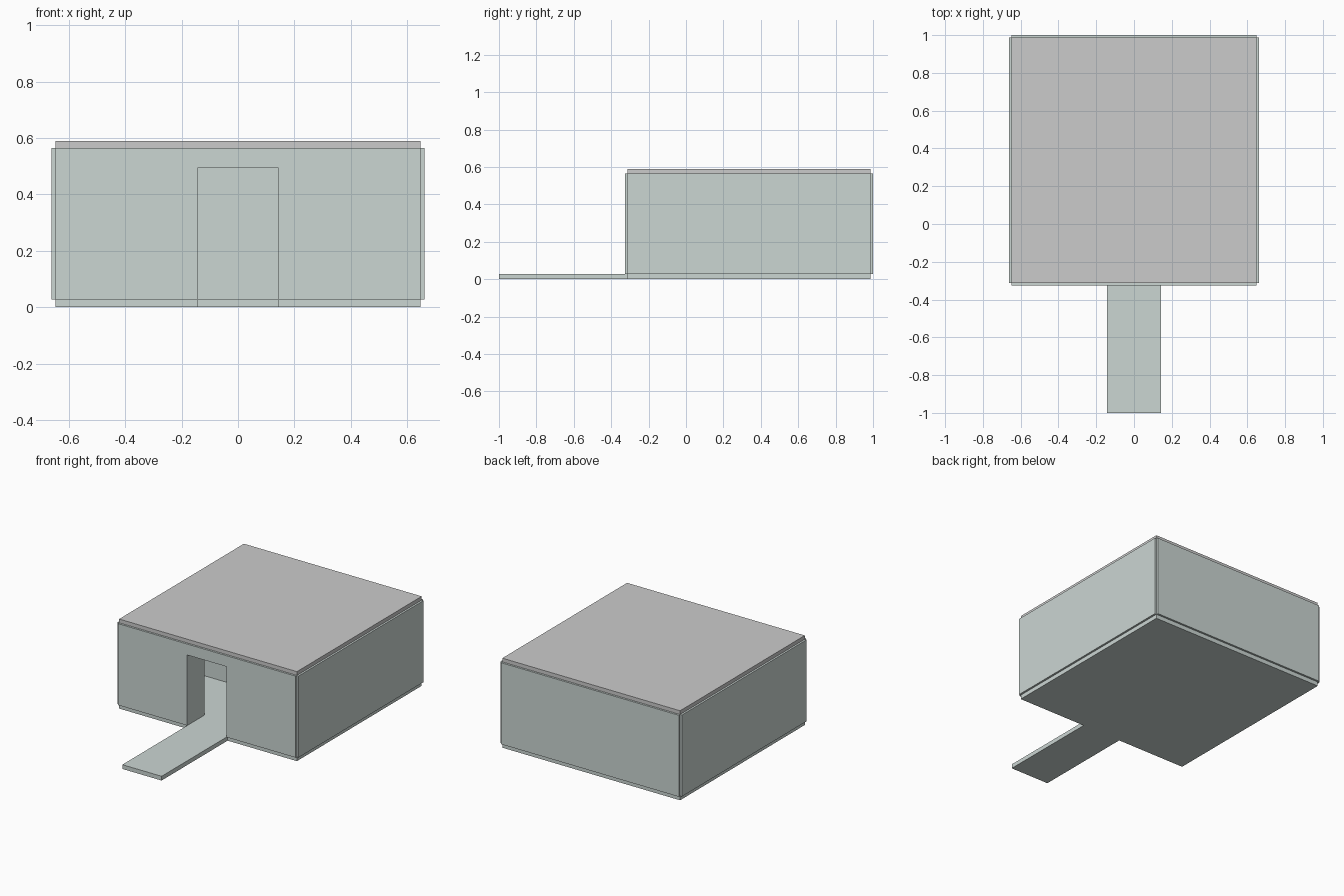
import bpy, bmesh

if "Cube" in bpy.data.objects:
    bpy.data.objects.remove(bpy.data.objects["Cube"])

pale = bpy.data.materials.new("pale_green_grey")
pale.diffuse_color = (0.60, 0.67, 0.65, 1)
pale.use_nodes = True
pale.node_tree.nodes["Principled BSDF"].inputs["Base Color"].default_value = pale.diffuse_color


def prism(name, profile, y0, y1, mat=pale):
    """Extrude an (x, z) outline from y0 back to y1."""
    bm = bmesh.new()
    face = bm.faces.new([bm.verts.new((x, y0, z)) for x, z in profile])
    ext = bmesh.ops.extrude_face_region(bm, geom=[face])
    verts = [g for g in ext["geom"] if isinstance(g, bmesh.types.BMVert)]
    bmesh.ops.translate(bm, verts=verts, vec=(0, y1 - y0, 0))
    bmesh.ops.recalc_face_normals(bm, faces=bm.faces)
    mesh = bpy.data.meshes.new(name)
    bm.to_mesh(mesh)
    bm.free()
    ob = bpy.data.objects.new(name, mesh)
    bpy.context.collection.objects.link(ob)
    if mat:
        mesh.materials.append(mat)
    return ob


def box(name, x0, x1, y0, y1, z0, z1, mat=pale):
    return prism(name, [(x0, z0), (x1, z0), (x1, z1), (x0, z1)], y0, y1, mat)


W, OUT = 0.648, 0.661            # slab half width, side panel half width
FRONT, BACK = -0.312, 0.987      # slab ends
F_OUT, B_OUT = -0.325, 1.0       # front and back panel faces
Z0, Z1, TOP = 0.028, 0.565, 0.59
DOOR, DOOR_TOP = 0.143, 0.493
THICK = 0.18                     # wall thickness seen in the doorway

# Floor, roof and entrance ramp
box("floor", -W, W, FRONT, BACK, 0, Z0)
box("roof", -W, W, FRONT, BACK, Z1, TOP, None)
box("ramp", -DOOR, DOOR, -1.0, FRONT, 0, Z0)

# Side walls, stepped out past the slabs
for side, s in (("left", -1), ("right", 1)):
    x0, x1 = sorted((s * OUT, s * (OUT - THICK)))
    box(side + "_wall", x0, x1, FRONT, BACK, Z0, Z1)

# Front wall with doorway
prism("front_wall", [(-W, Z0), (-DOOR, Z0), (-DOOR, DOOR_TOP), (DOOR, DOOR_TOP),
                     (DOOR, Z0), (W, Z0), (W, Z1), (-W, Z1)], F_OUT, F_OUT + THICK)

# Back wall and the inner wall seen through the doorway
box("back_wall", -W, W, B_OUT - THICK, B_OUT, Z0, Z1)
box("inner_wall", -OUT + THICK, OUT - THICK, 0.311, 0.34, Z0, Z1)
